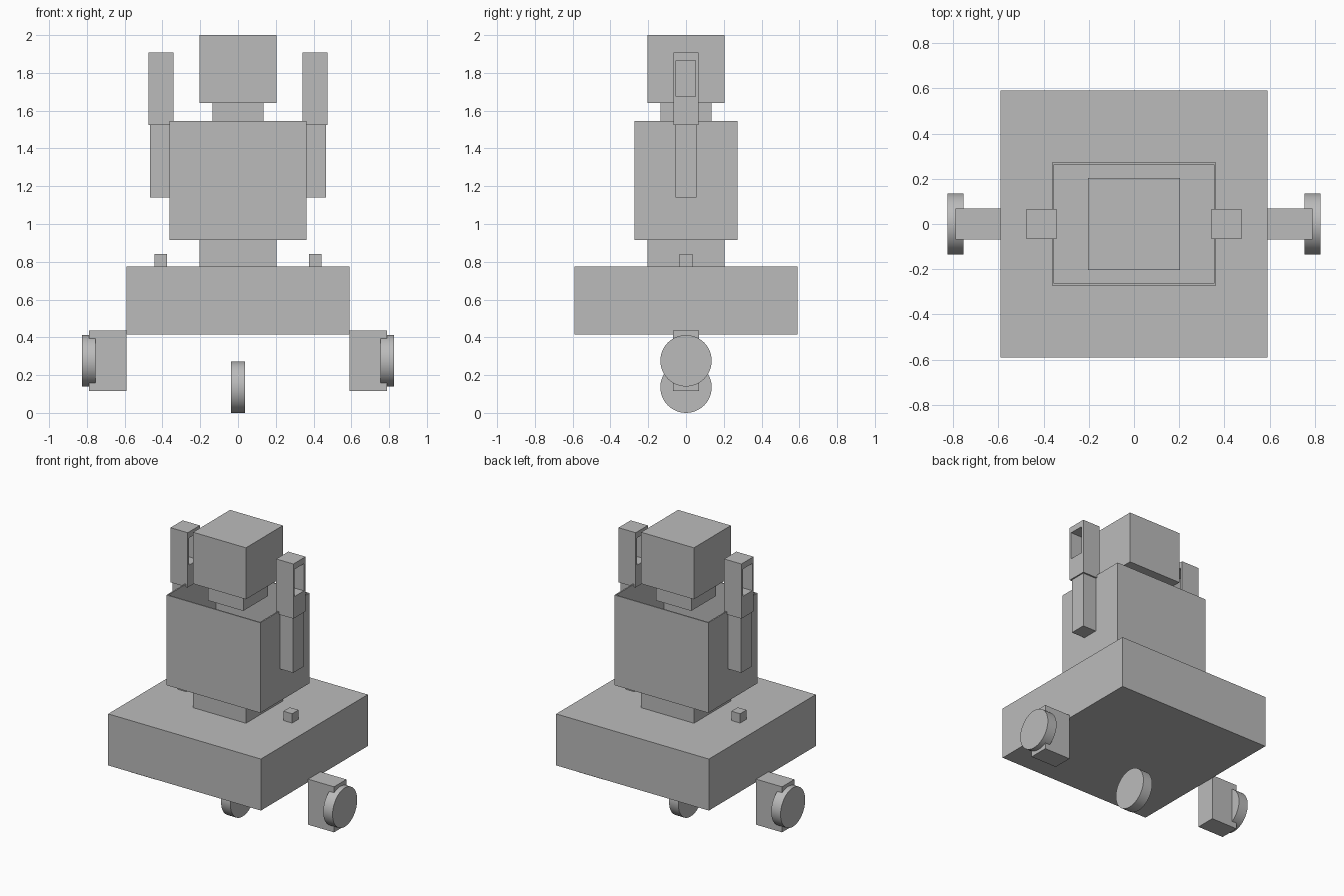
import bpy
import bmesh
from math import pi

cube = bpy.data.objects.get("Cube")
if cube:
    bpy.data.objects.remove(cube, do_unlink=True)

GREY = (0.5, 0.5, 0.5, 1)
grey = bpy.data.materials.new("plain grey")
grey.use_nodes = True
grey.diffuse_color = GREY
grey.node_tree.nodes["Principled BSDF"].inputs["Base Color"].default_value = GREY


def box(name, x, y, z):
    """Box spanning the given (low, high) ranges."""
    spans = (x, y, z)
    bpy.ops.mesh.primitive_cube_add(size=1, location=[(a + b) / 2 for a, b in spans])
    ob = bpy.context.object
    ob.name = name
    ob.scale = [b - a for a, b in spans]
    bpy.ops.object.transform_apply(location=False, rotation=False, scale=True)
    ob.data.materials.append(grey)
    return ob


def block(name, half_x, half_y, z):
    """Box centred on the vertical axis."""
    return box(name, (-half_x, half_x), (-half_y, half_y), z)


def wheel(name, x, z):
    bpy.ops.mesh.primitive_cylinder_add(vertices=48, radius=0.136, depth=0.072,
                                        location=(x, 0, z), rotation=(0, pi / 2, 0))
    ob = bpy.context.object
    ob.name = name
    ob.data.materials.append(grey)
    bpy.ops.object.shade_smooth_by_angle()


def cut(ob, cutter):
    """Subtract the cutter from the object and discard the cutter."""
    cutter.hide_render = True
    mod = ob.modifiers.new("window", 'BOOLEAN')
    mod.operation = 'DIFFERENCE'
    mod.solver = 'EXACT'
    mod.object = cutter
    bpy.context.view_layer.objects.active = ob
    bpy.ops.object.modifier_apply(modifier=mod.name)
    bpy.data.objects.remove(cutter, do_unlink=True)


# Central stack
block("base", 0.59, 0.59, (0.415, 0.775))
block("waist", 0.205, 0.205, (0.775, 0.918))
block("neck", 0.136, 0.136, (1.515, 1.64))
block("head", 0.204, 0.204, (1.64, 2.0))

# Torso is a thin-walled box, open at the top
torso = block("torso", 0.363, 0.272, (0.915, 1.545))
bm = bmesh.new()
bm.from_mesh(torso.data)
top = [f for f in bm.faces if f.normal.z > 0.9]
bmesh.ops.inset_region(bm, faces=top, thickness=0.009, use_even_offset=True)
well = bmesh.ops.extrude_face_region(bm, geom=top)
bmesh.ops.translate(bm, vec=(0, 0, -0.62),
                    verts=[g for g in well["geom"] if isinstance(g, bmesh.types.BMVert)])
bmesh.ops.delete(bm, geom=[f for f in top if f.is_valid], context='FACES')
bmesh.ops.recalc_face_normals(bm, faces=bm.faces)
bm.to_mesh(torso.data)
bm.free()

# Arms, pegs and side wheels on both sides
for side, s in (("left", 1), ("right", -1)):
    def across(a, b):
        return tuple(sorted((s * a, s * b)))

    box(side + "_lower_arm", across(0.355, 0.466), (-0.056, 0.056), (1.14, 1.53))
    upper = box(side + "_upper_arm", across(0.342, 0.475), (-0.067, 0.067), (1.525, 1.907))
    cut(upper, box("window_cutter", across(0.3, 0.52), (-0.053, 0.05), (1.675, 1.865)))
    box(side + "_peg", across(0.375, 0.443), (-0.035, 0.035), (0.775, 0.84))
    box(side + "_wheel_bracket", across(0.59, 0.79), (-0.068, 0.068), (0.117, 0.435))
    wheel(side + "_wheel", s * 0.79, 0.276)

# Wheel below the middle of the base
wheel("centre_wheel", 0, 0.136)
